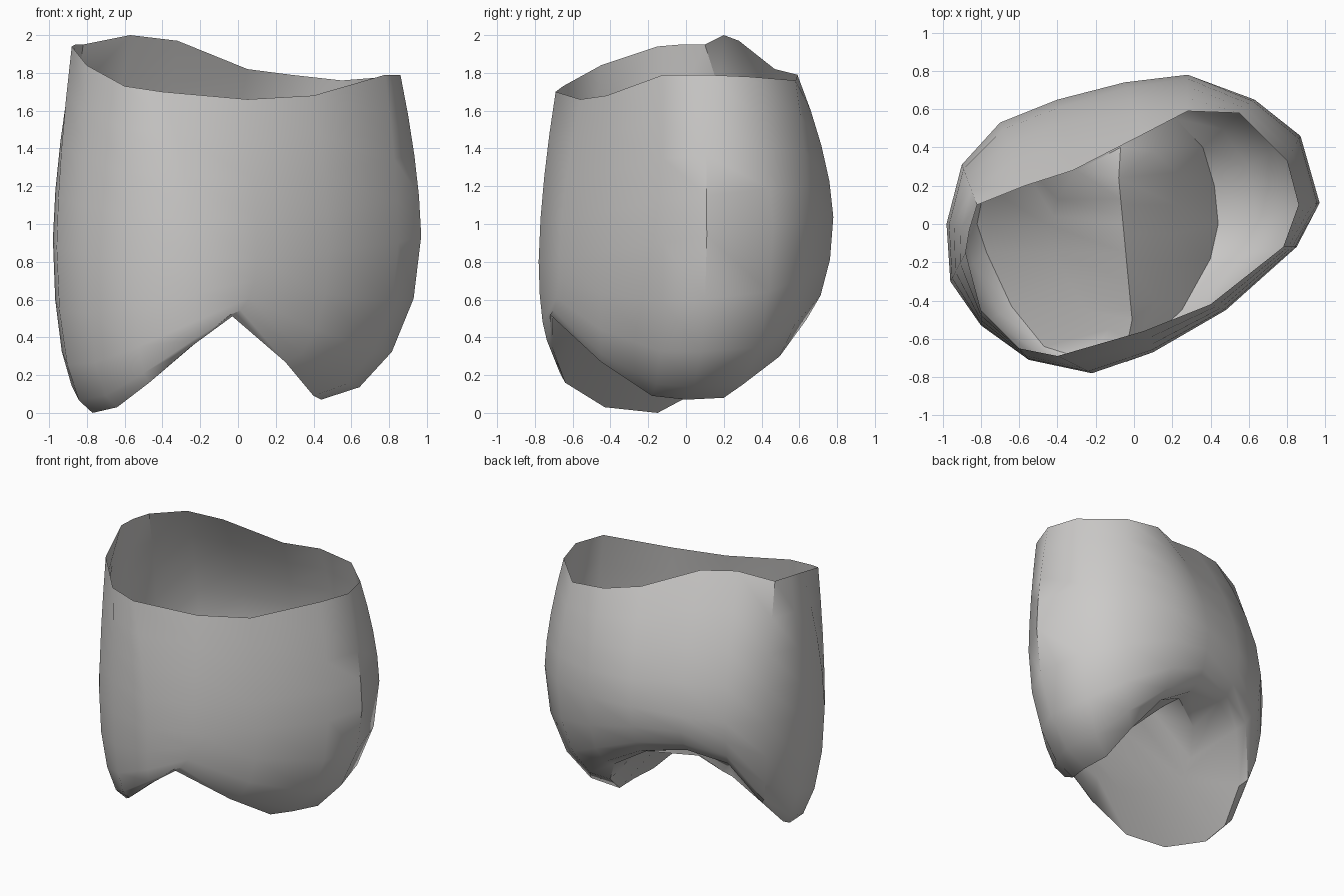
import bpy
import bmesh
import math
from mathutils import Vector

default_cube = bpy.data.objects.get("Cube")
if default_cube:
    bpy.data.objects.remove(default_cube, do_unlink=True)

# Enamel colour
enamel = bpy.data.materials.new("grey enamel")
enamel.use_nodes = True
grey = (0.6, 0.59, 0.58, 1)
enamel.diffuse_color = grey
enamel.node_tree.nodes["Principled BSDF"].inputs["Base Color"].default_value = grey

# Wavy rim of the open top, counter-clockwise from the left side
rim = [(.86, .1, 1.79), (.8, .33, 1.78), (.55, .58, 1.76), (.28, .59, 1.79),
       (.05, .47, 1.82), (-.32, .28, 1.97), (-.57, .2, 2), (-.82, .1, 1.95),
       (-.86, -.03, 1.95), (-.88, -.15, 1.94), (-.8, -.45, 1.84), (-.6, -.65, 1.73),
       (-.4, -.69, 1.7), (.05, -.56, 1.66), (.4, -.42, 1.68), (.78, -.12, 1.79)]

# Widest outline, around mid height
belly = [(.97, .11), (.87, .46), (.63, .65), (.28, .78),
         (-.05, .74), (-.4, .65), (-.7, .53), (-.9, .31),
         (-.98, 0), (-.96, -.3), (-.8, -.53), (-.55, -.71),
         (-.22, -.78), (.1, -.67), (.48, -.45), (.85, -.12)]

# Lower edge, dipping to a cusp on each lobe and rising at the groove
edge = [(.44, 0, .07), (.42, .2, .08), (.36, .4, .24), (.22, .55, .45),
        (-.05, .55, .62), (-.37, .47, .69), (-.62, .36, .61), (-.78, .2, .29),
        (-.82, 0, .08), (-.77, -.15, 0), (-.64, -.43, .03), (-.47, -.64, .16),
        (-.25, -.71, .35), (-.04, -.72, .52), (.25, -.45, .27), (.4, -.18, .09)]

# Folds half way across the underside; the larger lobe has a steep back slope
fold = [(.22, -.05, .36), (.22, .1, .36), (.22, .27, .42), (.1, .38, .56),
        (-.07, .4, .64), (-.3, .28, .55), (-.4, .13, .4), (-.42, .04, .33),
        (-.46, 0, .3), (-.42, -.15, .28), (-.34, -.3, .31), (-.25, -.45, .36),
        (-.13, -.55, .45), (-.03, -.6, .54), (.12, -.4, .42), (.2, -.2, .35)]

WALL_STEPS = 4


def crest_point(y):
    """Point on the groove crest that divides the two lobes."""
    front, back = Vector((-.01, -.5, .55)), Vector((-.08, .24, .66))
    f = (y - front.y) / (back.y - front.y)
    return front.lerp(back, min(max(f, 0), 1))


def column(top, middle, bottom, inner):
    """Points from the rim, down the bulging wall and in along the floor."""
    top, bottom, inner = Vector(top), Vector(bottom), Vector(inner)
    # The front bulges lower than the back
    middle = Vector((*middle, .92 + .15 * middle[1]))
    points = []
    for i in range(WALL_STEPS):
        t = 1 - i / WALL_STEPS
        p = middle.lerp(top, t ** 1.6)
        p.z = middle.z + (top.z - middle.z) * t
        points.append(p)
    for i in range(WALL_STEPS + 1):
        a = math.pi / 2 * i / WALL_STEPS
        p = middle.lerp(bottom, 1 - math.cos(a))
        p.z = middle.z + (bottom.z - middle.z) * math.sin(a)
        points.append(p)
    return points + [inner, crest_point(inner.y)]


# Crown shell: one continuous surface skinned over the columns
bm = bmesh.new()
columns = [[bm.verts.new(p) for p in column(*parts)]
           for parts in zip(rim, belly, edge, fold)]
for k, left in enumerate(columns):
    right = columns[(k + 1) % len(columns)]
    for i in range(len(left) - 1):
        bm.faces.new((left[i], left[i + 1], right[i + 1], right[i]))

# Close the narrow slit along the crest
bm.faces.new([c[-1] for c in columns])
bmesh.ops.remove_doubles(bm, verts=bm.verts, dist=.004)
bmesh.ops.triangulate(bm, faces=[f for f in bm.faces if len(f.verts) > 4])
bmesh.ops.recalc_face_normals(bm, faces=bm.faces)

mesh = bpy.data.meshes.new("crown_shell")
bm.to_mesh(mesh)
bm.free()
mesh.materials.append(enamel)
crown = bpy.data.objects.new("crown_shell", mesh)
bpy.context.collection.objects.link(crown)

# Smooth walls with crisp folds at the cusps
bpy.ops.object.select_all(action='DESELECT')
crown.select_set(True)
bpy.context.view_layer.objects.active = crown
bpy.ops.object.shade_smooth_by_angle(angle=math.radians(40))
